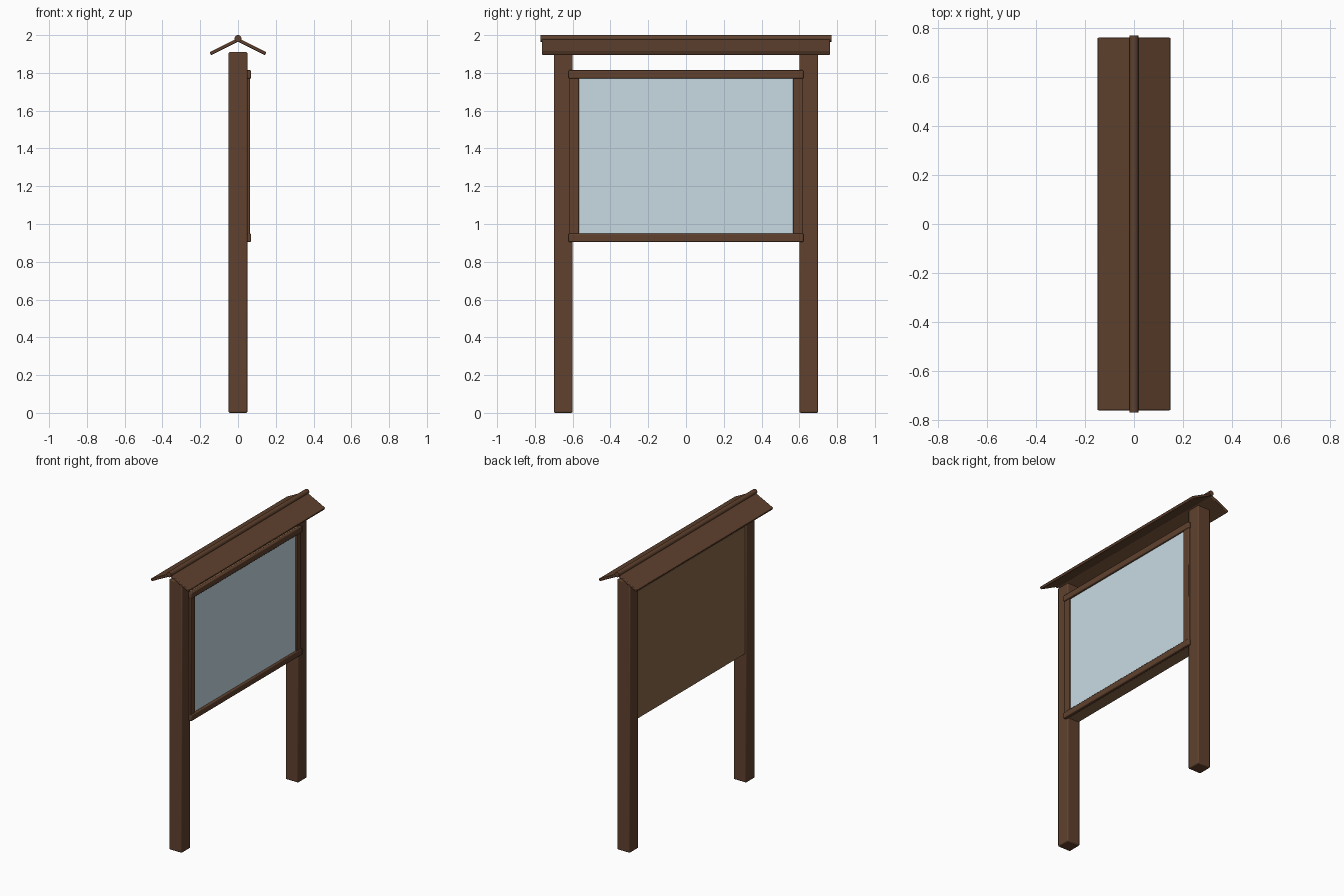
import bpy
import math

cube = bpy.data.objects.get("Cube")
if cube:
    bpy.data.objects.remove(cube, do_unlink=True)


def make_material(name, rgb):
    mat = bpy.data.materials.new(name)
    mat.use_nodes = True
    mat.diffuse_color = (*rgb, 1)
    bsdf = mat.node_tree.nodes["Principled BSDF"]
    bsdf.inputs["Base Color"].default_value = (*rgb, 1)
    bsdf.inputs["Roughness"].default_value = 0.8
    return mat


WOOD = make_material("dark brown wood", (0.115, 0.053, 0.027))
BOARD = make_material("light brown board", (0.25, 0.135, 0.066))
GLASS = make_material("pale blue glass", (0.58, 0.71, 0.77))


def finish(obj, name, mat, bevel):
    obj.name = name
    obj.data.materials.append(mat)
    if bevel:
        mod = obj.modifiers.new("soft edges", "BEVEL")
        mod.width = bevel
        mod.segments = 2
    bpy.ops.object.shade_smooth_by_angle(angle=math.radians(35))
    return obj


def box(name, low, high, mat=WOOD, bevel=0.004):
    centre = [(a + b) / 2 for a, b in zip(low, high)]
    bpy.ops.mesh.primitive_cube_add(size=1, location=centre)
    obj = bpy.context.object
    obj.scale = [b - a for a, b in zip(low, high)]
    bpy.ops.object.transform_apply(location=False, rotation=False, scale=True)
    return finish(obj, name, mat, bevel)


# Posts and the upright strips of the glazing frame
for side, label in ((-1, "front"), (1, "back")):
    y = 0.65 * side
    box(label + "_post", (-0.05, y - 0.05, 0), (0.05, y + 0.05, 1.91), bevel=0.007)
    y = 0.592 * side
    box(label + "_frame_stile", (0.045, y - 0.026, 0.93), (0.063, y + 0.026, 1.79))

# Notice board with its glazing
box("backing_board", (-0.04, -0.605, 0.91), (0.05, 0.605, 1.81), BOARD, 0)
box("glass_pane", (0.048, -0.57, 0.94), (0.055, 0.57, 1.78), GLASS, 0)

# Horizontal frame rails
for z, label in ((0.927, "lower"), (1.792, "upper")):
    box(label + "_frame_rail", (0.045, -0.622, z - 0.022), (0.07, 0.622, z + 0.022),
        bevel=0.006)

# Sloping roof boards
SLOPE = math.atan2(0.073, 0.145)
for side, label in ((-1, "right"), (1, "left")):
    roof = box(label + "_roof_board", (-0.081, -0.762, -0.009), (0.081, 0.762, 0.009))
    roof.rotation_euler.y = SLOPE * side
    roof.location = (0.074 * side, 0, 1.938)

# Round ridge pole
bpy.ops.mesh.primitive_cylinder_add(vertices=24, radius=0.018, depth=1.542,
                                    location=(0, 0, 1.982),
                                    rotation=(math.pi / 2, 0, 0))
finish(bpy.context.object, "ridge_pole", WOOD, 0)
